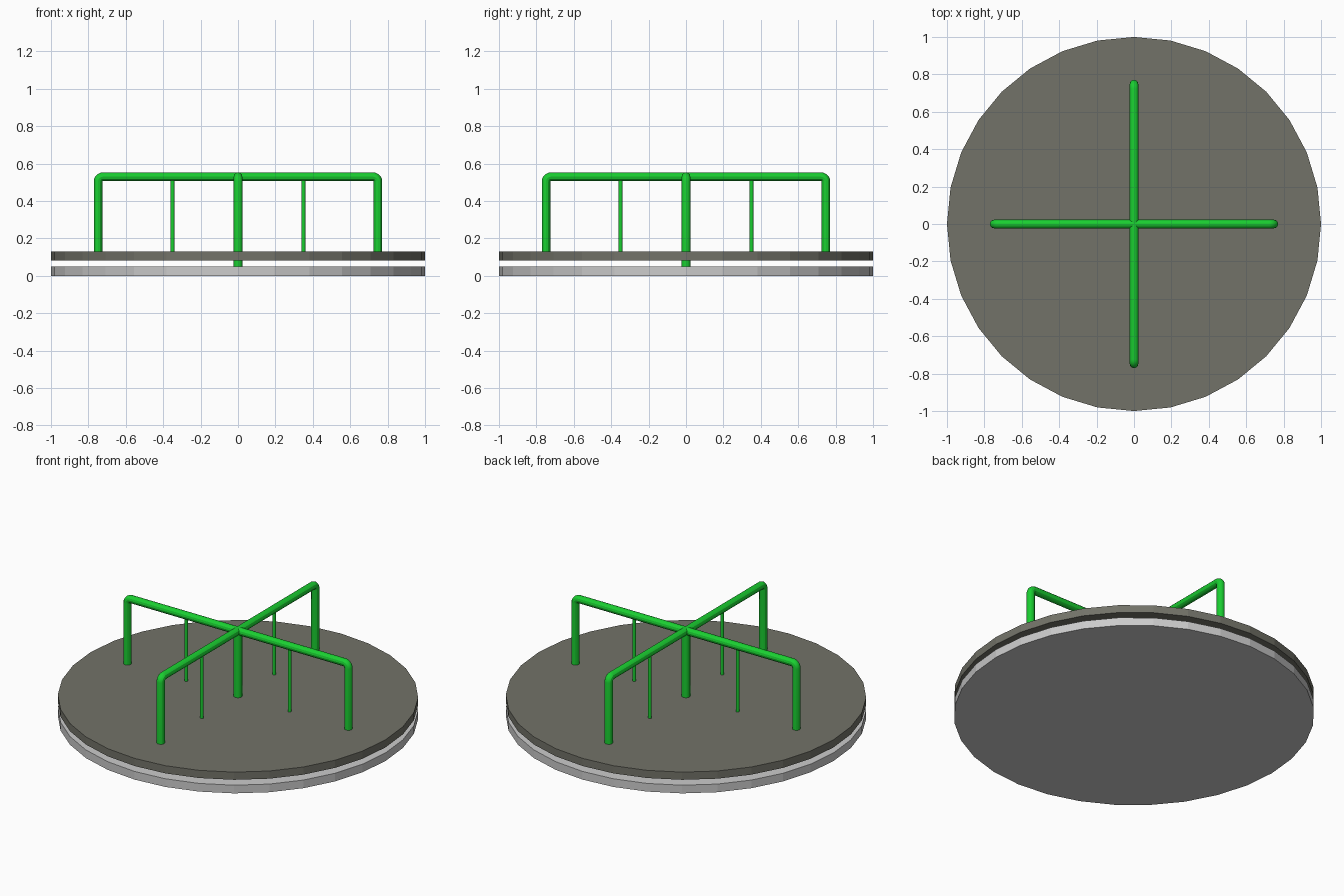
import bpy
from math import pi, sin, cos

if "Cube" in bpy.data.objects:
    bpy.data.objects.remove(bpy.data.objects["Cube"])


def material(name, color):
    m = bpy.data.materials.new(name)
    m.diffuse_color = (*color, 1)
    m.use_nodes = True
    m.node_tree.nodes["Principled BSDF"].inputs["Base Color"].default_value = m.diffuse_color
    return m


GREEN = material("green_paint", (0.01, 0.62, 0.03))
OLIVE = material("deck_grey", (0.17, 0.17, 0.14))
PALE = material("pale_base", (0.78, 0.76, 0.78))


def cylinder(name, sides, radius, z0, z1, mat, x=0, y=0, smooth=False):
    bpy.ops.mesh.primitive_cylinder_add(vertices=sides, radius=radius, depth=z1 - z0,
                                        location=(x, y, (z0 + z1) / 2))
    ob = bpy.context.object
    ob.name = name
    ob.data.materials.append(mat)
    if smooth:
        bpy.ops.object.shade_smooth_by_angle()
    return ob


def pipe(name, points, radius, mat, turn):
    cu = bpy.data.curves.new(name, 'CURVE')
    cu.dimensions = '3D'
    cu.bevel_depth = radius
    cu.bevel_resolution = 4
    cu.use_fill_caps = True
    sp = cu.splines.new('POLY')
    sp.points.add(len(points) - 1)
    for p, co in zip(sp.points, points):
        p.co = (*co, 1)
    sp.use_smooth = True
    ob = bpy.data.objects.new(name, cu)
    bpy.context.collection.objects.link(ob)
    ob.rotation_euler.z = turn
    cu.materials.append(mat)
    bpy.ops.object.select_all(action='DESELECT')
    ob.select_set(True)
    bpy.context.view_layer.objects.active = ob
    bpy.ops.object.convert(target='MESH')
    bpy.ops.object.shade_smooth_by_angle()


# base plate and turning deck
cylinder("base_plate", 32, 1, 0, 0.05, PALE)
cylinder("deck", 32, 1, 0.083, 0.13, OLIVE)

# central spindle
cylinder("spindle", 16, 0.024, 0.05, 0.53, GREEN, smooth=True)

# two crossing handrails with bent-down legs
R, REACH, TOP = 0.026, 0.748, 0.53
half = [(REACH, 0, 0.1)]
for i in range(6):
    a = i / 5 * pi / 2
    half.append((REACH - R + R * cos(a), 0, TOP - R + R * sin(a)))
rail = half + [(-x, y, z) for x, y, z in reversed(half)]
for i in range(2):
    pipe(f"handrail_{i + 1}", rail, 0.023, GREEN, i * pi / 2)

# thin support rods under the rails
for i in range(4):
    a = i * pi / 2
    cylinder(f"support_rod_{i + 1}", 12, 0.0105, 0.1, 0.53, GREEN,
             0.35 * cos(a), 0.35 * sin(a), smooth=True)
